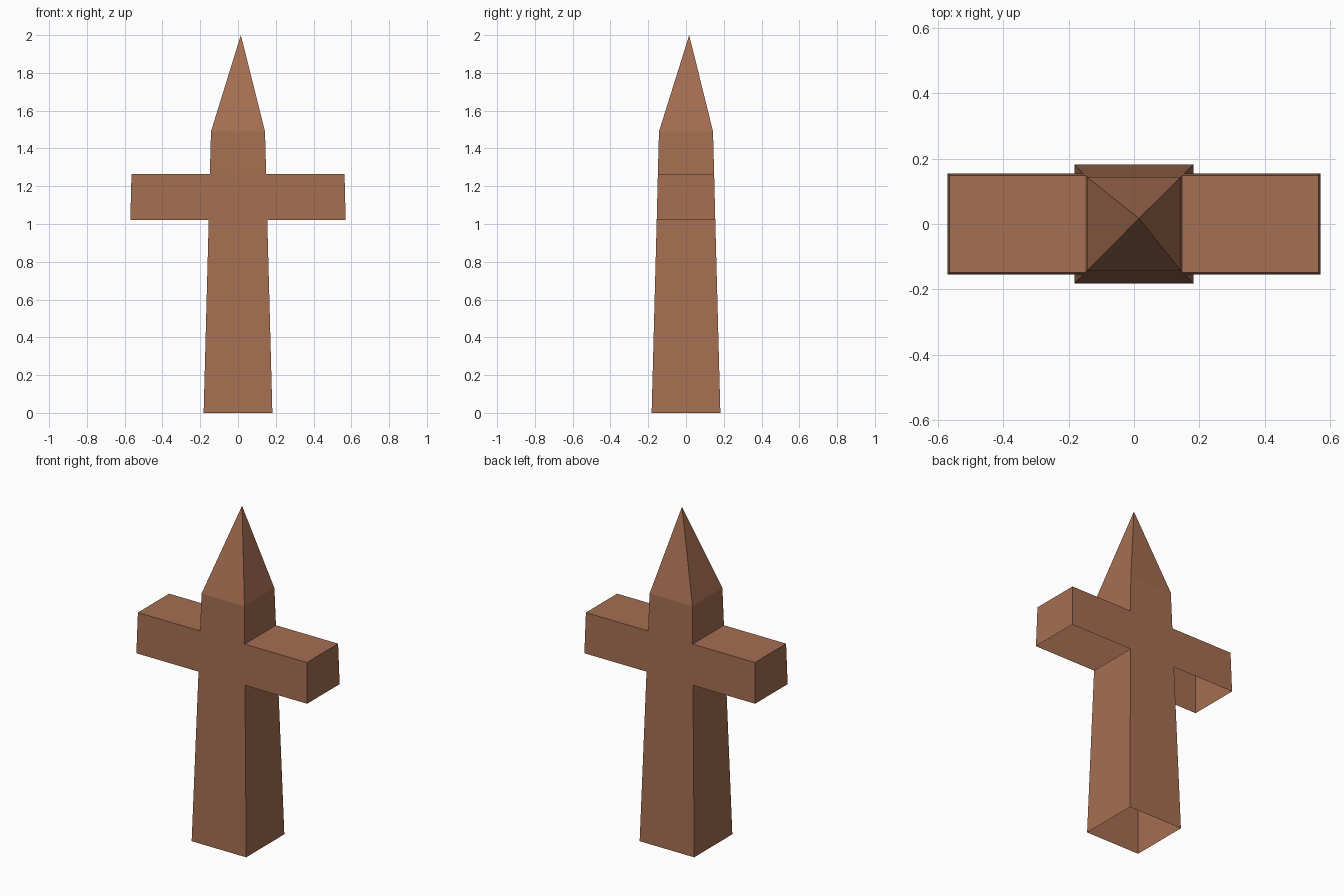
import bpy, bmesh
from mathutils import Vector

cube = bpy.data.objects.get("Cube")
if cube:
    bpy.data.objects.remove(cube, do_unlink=True)

mat = bpy.data.materials.new("warm_brown")
mat.use_nodes = True
colour = (0.376, 0.156, 0.084, 1)
mat.diffuse_color = colour
mat.node_tree.nodes["Principled BSDF"].inputs["Base Color"].default_value = colour

LEVELS = [(0, 0.182), (1.02, 0.155), (1.265, 0.149), (1.49, 0.143)]  # height, half width
ARM_LENGTH = 0.415
CORNERS = [(-1, -1), (1, -1), (1, 1), (-1, 1)]

bm = bmesh.new()

# Tapered shaft, open underneath, with gaps where the arms join
rings = [[bm.verts.new((sx * w, sy * w, z)) for sx, sy in CORNERS] for z, w in LEVELS]
for level, (low, high) in enumerate(zip(rings, rings[1:])):
    for i in range(4):
        j = (i + 1) % 4
        if level == 1 and i in (1, 3):
            continue
        bm.faces.new((low[i], low[j], high[j], high[i]))

# Pointed tip, slightly off centre
tip = bm.verts.new((0.015, 0.017, 2))
for i in range(4):
    bm.faces.new((rings[-1][i], rings[-1][(i + 1) % 4], tip))

# Hollow arms pulled out of the gaps: sides, top and end, open underneath
for i, side in ((1, 1), (3, -1)):
    j = (i + 1) % 4
    root = [rings[1][i], rings[2][i], rings[2][j], rings[1][j]]
    end = [bm.verts.new(v.co + Vector((side * ARM_LENGTH, 0, 0))) for v in root]
    for k in range(3):
        bm.faces.new((root[k], root[k + 1], end[k + 1], end[k]))
    bm.faces.new(end)

bmesh.ops.recalc_face_normals(bm, faces=bm.faces)
mesh = bpy.data.meshes.new("tapered_cross")
bm.to_mesh(mesh)
bm.free()
mesh.materials.append(mat)
cross = bpy.data.objects.new("tapered_cross", mesh)
bpy.context.collection.objects.link(cross)
